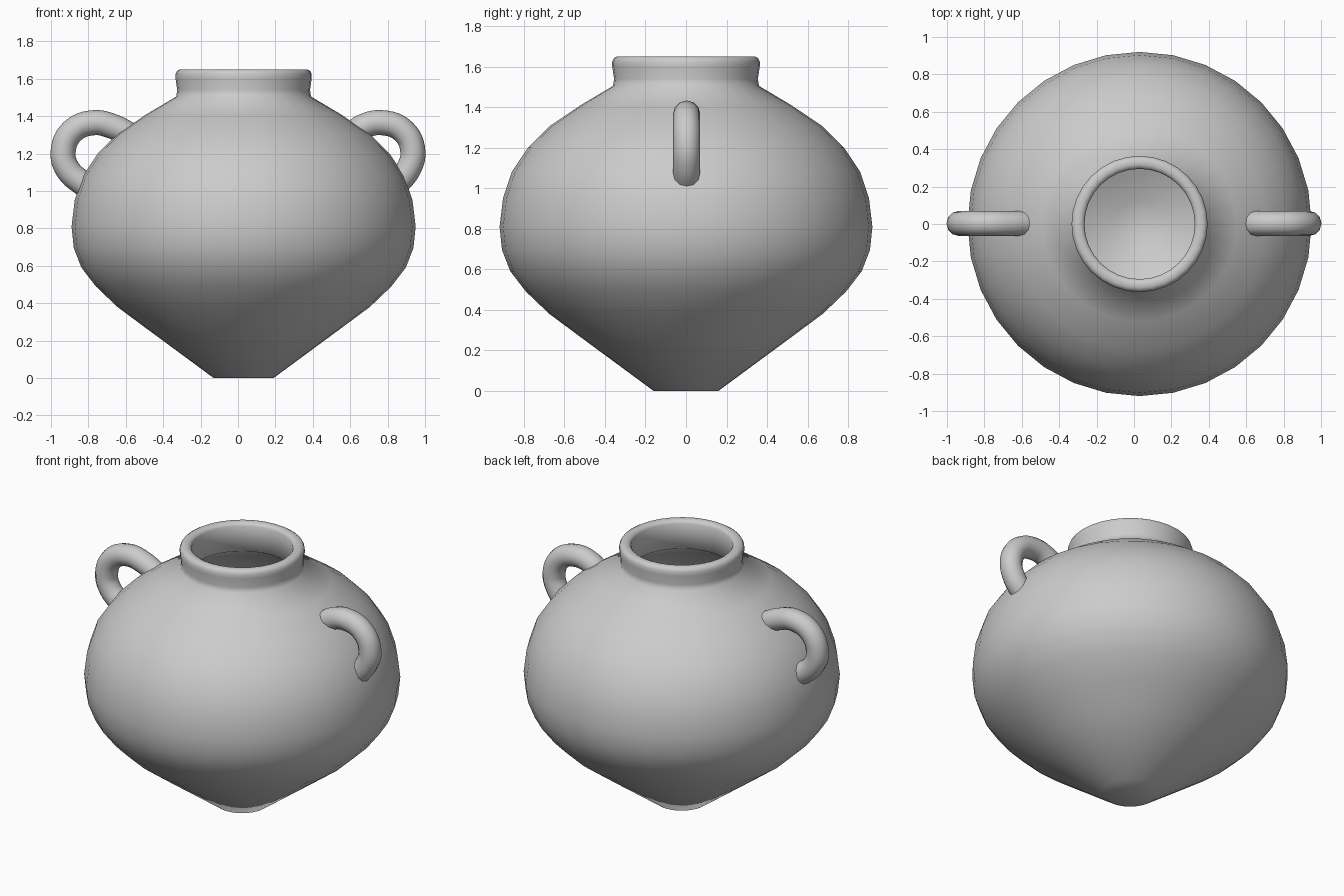
import bpy, bmesh, math

if "Cube" in bpy.data.objects:
    bpy.data.objects.remove(bpy.data.objects["Cube"])

CENTRE_X = 0.03
SIDES = 32

clay = bpy.data.materials.new("grey_clay")
clay.use_nodes = True
clay.diffuse_color = (0.6, 0.6, 0.6, 1)
clay.node_tree.nodes["Principled BSDF"].inputs["Base Color"].default_value = (0.6, 0.6, 0.6, 1)


def finish(obj, angle):
    obj.data.materials.append(clay)
    bpy.ops.object.select_all(action="DESELECT")
    obj.select_set(True)
    bpy.context.view_layer.objects.active = obj
    bpy.ops.object.shade_smooth_by_angle(angle=math.radians(angle))


def lathe(name, profile, angle):
    """Spin (radius, height) points about the jar's axis; both ends sit on the axis."""
    bm = bmesh.new()
    verts = [bm.verts.new((r, 0, z)) for r, z in profile]
    edges = [bm.edges.new(pair) for pair in zip(verts, verts[1:])]
    bmesh.ops.spin(bm, geom=verts + edges, cent=(0, 0, 0), axis=(0, 0, 1),
                   angle=math.tau, steps=SIDES)
    bmesh.ops.remove_doubles(bm, verts=bm.verts, dist=0.0005)
    bmesh.ops.recalc_face_normals(bm, faces=bm.faces)
    mesh = bpy.data.meshes.new(name)
    bm.to_mesh(mesh)
    bm.free()
    obj = bpy.data.objects.new(name, mesh)
    obj.location.x = CENTRE_X
    bpy.context.collection.objects.link(obj)
    finish(obj, angle)


# Hollow jar: outer belly, collar with rounded lip, inner wall
outer = [(0, 0), (0.16, 0), (0.52, 0.265), (0.675, 0.38), (0.79, 0.49),
         (0.867, 0.59), (0.908, 0.695), (0.92, 0.81), (0.903, 0.95),
         (0.86, 1.08), (0.78, 1.2), (0.675, 1.305), (0.52, 1.41), (0.36, 1.505)]
lip = [(0.355, 1.54), (0.364, 1.6), (0.364, 1.625), (0.357, 1.641),
       (0.342, 1.65), (0.318, 1.65), (0.303, 1.643), (0.295, 1.63)]
inner = [(0.295, 1.47), (0.5, 1.35), (0.645, 1.25), (0.74, 1.16), (0.81, 1.05),
         (0.85, 0.94), (0.86, 0.81), (0.85, 0.71), (0.81, 0.62),
         (0.74, 0.53), (0.63, 0.43), (0.48, 0.32), (0.13, 0.07), (0, 0.07)]
lathe("jar_body", outer + lip + inner, 65)


# Loop handles, one on each shoulder
def handle(name, side, ends):
    path = [ends[0], (0.67, 1.345), (0.77, 1.365), (0.885, 1.32),
            (0.935, 1.21), (0.91, 1.115), ends[1]]
    curve = bpy.data.curves.new(name, "CURVE")
    curve.dimensions = "3D"
    curve.bevel_depth = 0.067
    curve.bevel_resolution = 4
    curve.resolution_u = 6
    curve.use_fill_caps = True
    spline = curve.splines.new("BEZIER")
    spline.bezier_points.add(len(path) - 1)
    for point, (x, z) in zip(spline.bezier_points, path):
        point.co = (side * x, 0.003, z)
        point.handle_left_type = point.handle_right_type = "AUTO"
    obj = bpy.data.objects.new(name, curve)
    bpy.context.collection.objects.link(obj)
    bpy.ops.object.select_all(action="DESELECT")
    obj.select_set(True)
    bpy.context.view_layer.objects.active = obj
    bpy.ops.object.convert(target="MESH")
    finish(bpy.context.object, 50)


handle("left_handle", 1, [(0.62, 1.31), (0.84, 1.03)])
handle("right_handle", -1, [(0.57, 1.295), (0.81, 1.025)])
